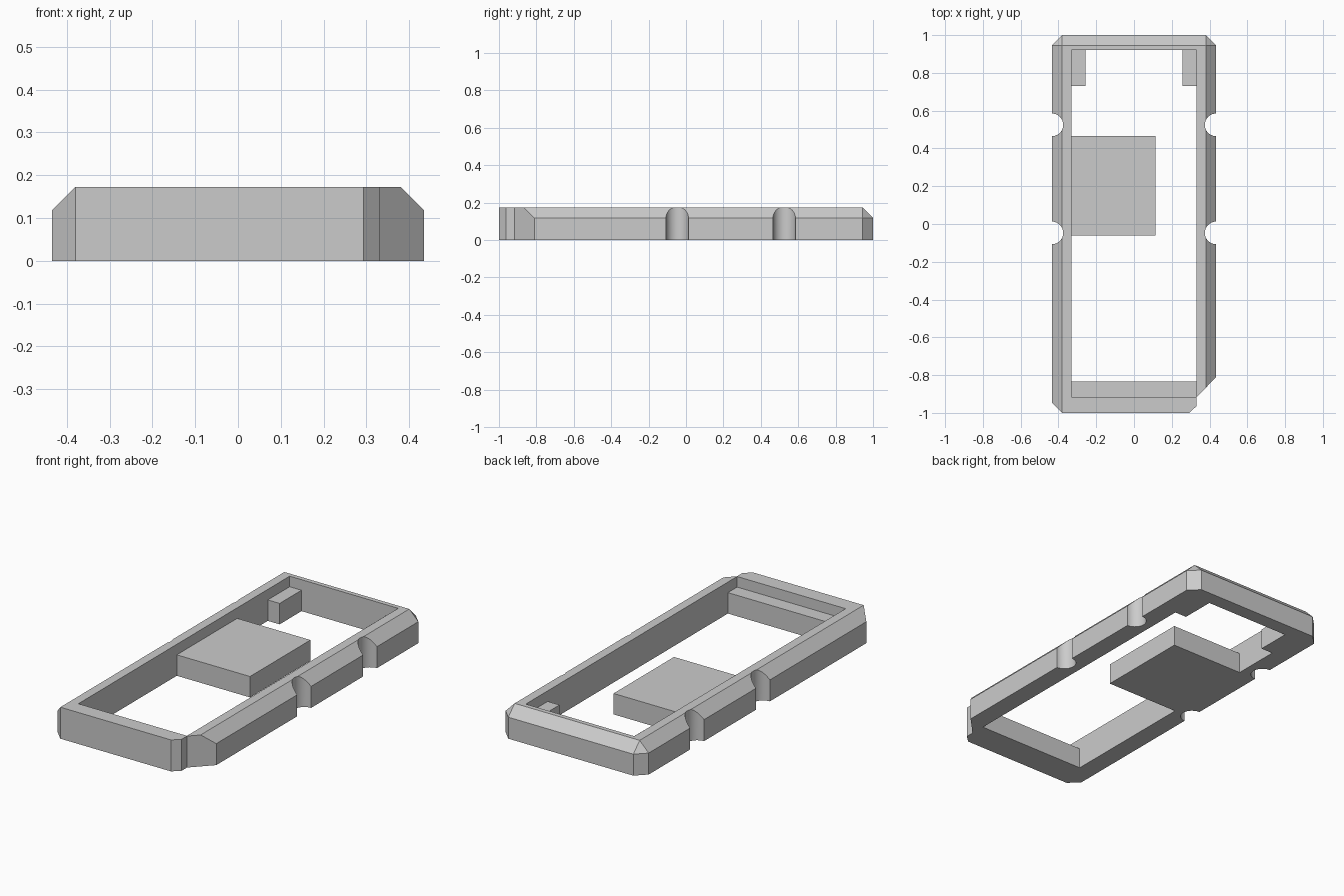
import bpy, bmesh
from mathutils import Vector

cube = bpy.data.objects.get("Cube")
if cube:
    bpy.data.objects.remove(cube, do_unlink=True)

W, L, H = 0.435, 1.0, 0.173      # half width, half length, height
C = 0.055                        # chamfer size
IX, IY0, IY1 = 0.33, -0.915, 0.92  # opening
LEDGE = 0.115                    # height of inner parts

grey = bpy.data.materials.new("plain grey")
grey.use_nodes = True
colour = (0.6, 0.6, 0.6, 1)
grey.diffuse_color = colour
grey.node_tree.nodes["Principled BSDF"].inputs["Base Color"].default_value = colour


def add_object(name, bm):
    bmesh.ops.recalc_face_normals(bm, faces=bm.faces)
    mesh = bpy.data.meshes.new(name)
    bm.to_mesh(mesh)
    bm.free()
    mesh.materials.append(grey)
    ob = bpy.data.objects.new(name, mesh)
    bpy.context.collection.objects.link(ob)
    return ob


def prism(outline, z0, z1):
    bm = bmesh.new()
    base = bm.faces.new([bm.verts.new((x, y, z0)) for x, y in outline])
    top = bmesh.ops.extrude_face_region(bm, geom=[base])["geom"]
    verts = [g for g in top if isinstance(g, bmesh.types.BMVert)]
    bmesh.ops.translate(bm, verts=verts, vec=(0, 0, z1 - z0))
    bmesh.ops.recalc_face_normals(bm, faces=bm.faces)
    return bm


def block(name, x0, x1, y0, y1, z0=0, z1=LEDGE):
    return add_object(name, prism([(x0, y0), (x1, y0), (x1, y1), (x0, y1)], z0, z1))


def slice_off(bm, point, normal):
    geom = bm.verts[:] + bm.edges[:] + bm.faces[:]
    bmesh.ops.bisect_plane(bm, geom=geom, plane_co=point,
                           plane_no=Vector(normal).normalized(), clear_outer=True)
    bmesh.ops.holes_fill(bm, edges=[e for e in bm.edges if e.is_boundary], sides=0)


# Frame: outline with cut corners and a stepped front right corner
outline = [(-W, -L + C), (-W + C, -L), (0.293, -L), (IX + 0.002, -0.963),
           (IX + 0.002, IY0 - 0.002), (W, -0.81), (W, L - C), (W - C, L),
           (-W + C, L), (-W, L - C)]
bm = prism(outline, 0, H)

# Bevelled upper edges on both sides and the back, plus the back corners
for s in (-1, 1):
    slice_off(bm, (s * (W - C), 0, H), (s, 0, 1))
slice_off(bm, (0, L - C, H), (0, 1, 1))
for s in (-1, 1):
    slice_off(bm, (s * (W - C), L - C, H), (s, 1, 1))
frame = add_object("frame", bm)

# Opening and side notches
cutters = [block("opening_cutter", -IX, IX, IY0, IY1, -0.1, 0.3)]
for s in (-1, 1):
    for y in (-0.047, 0.525):
        bm = bmesh.new()
        bmesh.ops.create_cone(bm, cap_ends=True, segments=40,
                              radius1=0.06, radius2=0.06, depth=0.6)
        bmesh.ops.translate(bm, verts=bm.verts, vec=(s * W, y, 0.1))
        cutters.append(add_object("notch_cutter", bm))

bpy.ops.object.select_all(action='DESELECT')
frame.select_set(True)
bpy.context.view_layer.objects.active = frame
for cutter in cutters:
    cutter.hide_render = True
    mod = frame.modifiers.new("cut", 'BOOLEAN')
    mod.operation = 'DIFFERENCE'
    mod.solver = 'EXACT'
    mod.object = cutter
    bpy.ops.object.modifier_apply(modifier=mod.name)
    bpy.data.objects.remove(cutter, do_unlink=True)
bpy.ops.object.shade_smooth_by_angle(angle=0.4)

# Inner parts
block("platform", -IX, 0.115, -0.06, 0.465)
block("front_shelf", -IX, IX, IY0, -0.835)
block("back_right_ledge", -IX, -0.258, 0.73, IY1)
block("back_left_ledge", 0.258, IX, 0.73, IY1)
